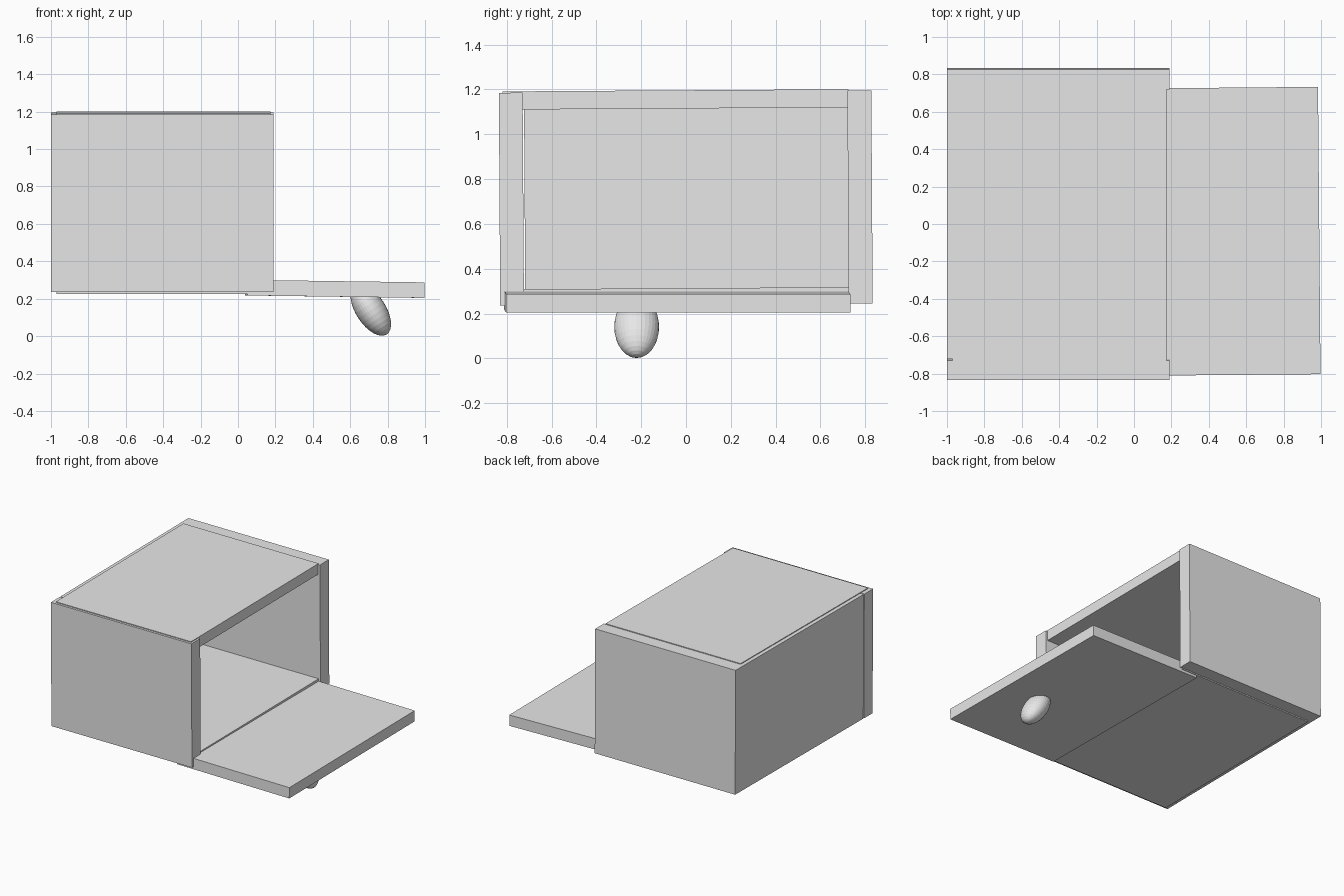
import bpy
from math import radians
from mathutils import Matrix, Vector

cube = bpy.data.objects.get("Cube")
if cube:
    bpy.data.objects.remove(cube, do_unlink=True)

grey = bpy.data.materials.new("light grey")
grey.use_nodes = True
grey.diffuse_color = (0.8, 0.8, 0.8, 1)
grey.node_tree.nodes["Principled BSDF"].inputs["Base Color"].default_value = (0.8, 0.8, 0.8, 1)


def panel(name, x, y, z, turn=Matrix()):
    """Box between the given limits, then turned about its pivot."""
    bpy.ops.mesh.primitive_cube_add(size=1)
    ob = bpy.context.object
    ob.name = name
    ob.data.materials.append(grey)
    middle = Vector((sum(x), sum(y), sum(z))) / 2
    size = (x[1] - x[0], y[1] - y[0], z[1] - z[0], 1)
    ob.data.transform(turn @ Matrix.Translation(middle) @ Matrix.Diagonal(size))
    return ob


def about(pivot, *turns):
    """Rotation about a pivot point."""
    m = Matrix.Translation(pivot)
    for angle, axis in turns:
        m = m @ Matrix.Rotation(radians(angle), 4, axis)
    return m @ Matrix.Translation(-Vector(pivot))


# Case, leaning very slightly
lean = about((0, 0, 0.715), (0.36, 'X'))
panel("front_wall", (-1, 0.19), (-0.832, -0.726), (0.24, 1.19), lean)
panel("back_wall", (-0.999, 0.19), (0.723, 0.83), (0.24, 1.19), lean)
panel("side_wall", (-0.999, -0.9), (-0.72, 0.829), (0.24, 1.19), lean)
panel("roof", (-0.97, 0.175), (-0.815, 0.728), (1.115, 1.196), lean)
panel("floor", (-0.97, 0.175), (-0.815, 0.728), (0.231, 0.313), lean)

# Lowered door
hang = about((0.52, -0.04, 0.252), (0.5, 'Z'), (0.8, 'Y'))
panel("door", (0.045, 0.99), (-0.807, 0.729), (0.211, 0.294), hang)

# Oval knob under the door
bpy.ops.mesh.primitive_uv_sphere_add(
    segments=32, ring_count=16, radius=1, location=(0.71, -0.22, 0.14),
    rotation=(0, radians(-33), 0))
knob = bpy.context.object
knob.name = "door_knob"
knob.scale = (0.08, 0.1, 0.156)
knob.data.materials.append(grey)
